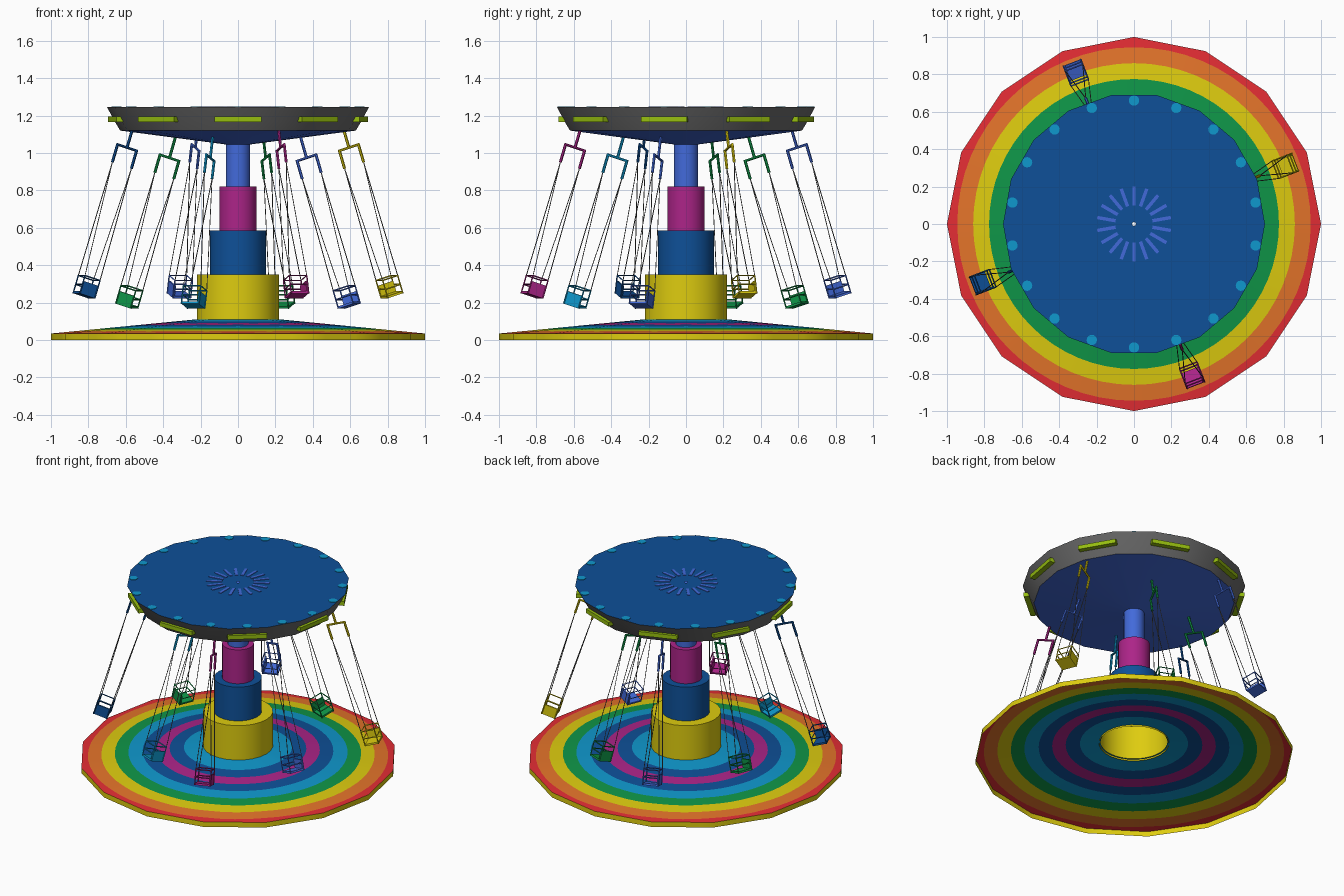
import bpy, bmesh, math
from mathutils import Matrix, Vector

if "Cube" in bpy.data.objects:
    bpy.data.objects.remove(bpy.data.objects["Cube"])


def material(name, r, g, b):
    lin = [((c / 255 + 0.055) / 1.055) ** 2.4 for c in (r, g, b)] + [1]
    m = bpy.data.materials.new(name)
    m.use_nodes = True
    m.diffuse_color = lin
    m.node_tree.nodes["Principled BSDF"].inputs["Base Color"].default_value = lin
    return m


RED = material("red", 228, 45, 52)
ORANGE = material("orange", 228, 116, 42)
YELLOW = material("yellow", 222, 204, 15)
GREEN = material("green", 15, 150, 72)
CYAN = material("cyan", 15, 152, 205)
NAVY = material("deep blue", 14, 80, 152)
MAGENTA = material("magenta", 172, 36, 136)
ROYAL = material("royal blue", 66, 106, 218)
GRAY = material("gray", 105, 105, 105)
LIME = material("lime", 150, 190, 15)


def finish(name, bm, mats, smooth=False):
    mesh = bpy.data.meshes.new(name)
    bmesh.ops.recalc_face_normals(bm, faces=bm.faces)
    bm.to_mesh(mesh)
    bm.free()
    for m in mats:
        mesh.materials.append(m)
    ob = bpy.data.objects.new(name, mesh)
    bpy.context.collection.objects.link(ob)
    if smooth:
        bpy.ops.object.select_all(action="DESELECT")
        ob.select_set(True)
        bpy.context.view_layer.objects.active = ob
        bpy.ops.object.shade_smooth_by_angle(angle=math.radians(30))
    return ob


def lathe(name, sides, point, mats, smooth=True):
    """Rings from point(ring, angle); one material per band between rings."""
    bm = bmesh.new()
    angles = [math.tau * i / sides for i in range(sides)]
    rings = []
    for k in range(len(mats) + 1):
        ring = []
        for a in angles:
            r, z = point(k, a)
            ring.append(bm.verts.new((r * math.cos(a), r * math.sin(a), z)))
        rings.append(ring)
    slots = list(dict.fromkeys(mats))
    for k, m in enumerate(mats):
        for i in range(sides):
            j = (i + 1) % sides
            f = bm.faces.new((rings[k][i], rings[k][j], rings[k + 1][j], rings[k + 1][i]))
            f.material_index = slots.index(m)
    return finish(name, bm, slots, smooth)


def rod(bm, p, q, radius, sides=6, slot=0):
    p, q = Vector(p), Vector(q)
    d = q - p
    mat = Matrix.Translation((p + q) / 2) @ d.to_track_quat("Z", "Y").to_matrix().to_4x4()
    new = bmesh.ops.create_cone(bm, cap_ends=True, segments=sides, radius1=radius,
                                radius2=radius, depth=d.length, matrix=mat)
    for f in {f for v in new["verts"] for f in v.link_faces}:
        f.material_index = slot


def box(bm, center, size, turn=Matrix()):
    bmesh.ops.create_cube(bm, size=1, matrix=turn @ Matrix.Translation(center)
                          @ Matrix.Diagonal((*size, 1)))


# Platform: shallow sixteen-sided cone, open underneath, with round painted rings
STEP = math.tau / 16
RADII = [0.21, 0.34, 0.43, 0.515, 0.60, 0.69, 0.775, 0.86, 0.945, 1, 1]


def platform_point(k, a):
    flat = math.cos(STEP / 2) / math.cos(a % STEP - STEP / 2)
    r = RADII[k] * (flat if k >= 9 else 1)
    if k == 10:
        return r, 0
    return r, 0.112 - 0.077 * (r / flat - 0.21) / 0.79


lathe("platform", 64, platform_point,
      [CYAN, NAVY, MAGENTA, NAVY, CYAN, GREEN, YELLOW, ORANGE, RED, YELLOW])

# Telescoping column
column = [("lower_column", 0.22, 0.10, 0.35, YELLOW), ("second_column", 0.15, 0.35, 0.585, NAVY),
          ("third_column", 0.10, 0.585, 0.82, MAGENTA), ("upper_column", 0.065, 0.82, 1.06, ROYAL)]
for name, r, low, high, m in column:
    prof = [(r, low), (r, high), (r * 0.6, high)]
    lathe(name, 24, lambda k, a: prof[k], [m, m])

# Canopy: top disc, tapered rim and underside cone
canopy = [(0.01, 1.244), (0.70, 1.245), (0.66, 1.17), (0.63, 1.12), (0.06, 1.045)]
lathe("canopy", 18, lambda k, a: canopy[k], [NAVY, GRAY, GRAY, ROYAL])

# Rim panels on every second side
bm = bmesh.new()
for i in range(9):
    box(bm, (0.665, 0, 1.18), (0.035, 0.25, 0.028),
        Matrix.Rotation(math.radians(40 * i - 90), 4, "Z"))
finish("rim_panels", bm, [LIME])

# Painted marks on the canopy top: edge scallops and a ring of dashes
scallops, dashes = bmesh.new(), bmesh.new()
for i in range(18):
    turn = Matrix.Rotation(math.radians(20 * i + 10), 4, "Z")
    bmesh.ops.create_cone(scallops, cap_ends=True, segments=12, radius1=0.028, radius2=0.028,
                          depth=0.004, matrix=turn @ Matrix.Translation((0.66, 0, 1.246)))
    box(dashes, (0.15, 0, 1.246), (0.1, 0.018, 0.004), turn)
finish("edge_scallops", scallops, [CYAN])
finish("center_dashes", dashes, [ROYAL])


# Swing: hanger fork, four ropes and a caged seat, hung from its own origin
def swing(name, angle, radius, height, m):
    bm = bmesh.new()
    w, bar, fork = 0.057, -0.085, -0.185
    rod(bm, (0, 0, 0.03), (0, 0, bar), 0.008)
    rod(bm, (-w - 0.006, 0, bar), (w + 0.006, 0, bar), 0.007)
    x, y, low, mid, top = 0.045, 0.05, -0.915, -0.865, -0.815
    for s in (-1, 1):
        rod(bm, (s * w, 0, bar), (s * w, 0, fork), 0.008)
        for t in (-1, 1):
            rod(bm, (s * w, 0, fork), (s * x, t * y, top), 0.0025, 4, 1)
            rod(bm, (s * x, t * y, low), (s * x, t * y, top), 0.004, 4)
        for z in (mid, top):
            rod(bm, (s * x, -y, z), (s * x, y, z), 0.004, 4)
    for t, z in ((-1, mid), (-1, top), (1, top)):
        rod(bm, (-x, t * y, z), (x, t * y, z), 0.004, 4)
    box(bm, (0, 0, low + 0.006), (2 * x, 2 * y, 0.012))
    box(bm, (0, y - 0.005, -0.88), (2 * x, 0.01, 0.07))
    ob = finish(name, bm, [m, GRAY])
    ob.matrix_world = (Matrix.Rotation(math.radians(angle), 4, "Z")
                       @ Matrix.Translation((radius, 0, height))
                       @ Matrix.Rotation(math.radians(-17.3), 4, "Y"))


for i, m in enumerate((YELLOW, ROYAL, NAVY, MAGENTA)):
    swing(f"outer_swing_{i + 1}", 21 + 90 * i, 0.61, 1.11, m)
for i, m in enumerate((ROYAL, GREEN, GREEN, CYAN)):
    swing(f"inner_swing_{i + 1}", 90 * i - 22, 0.37, 1.055, m)
